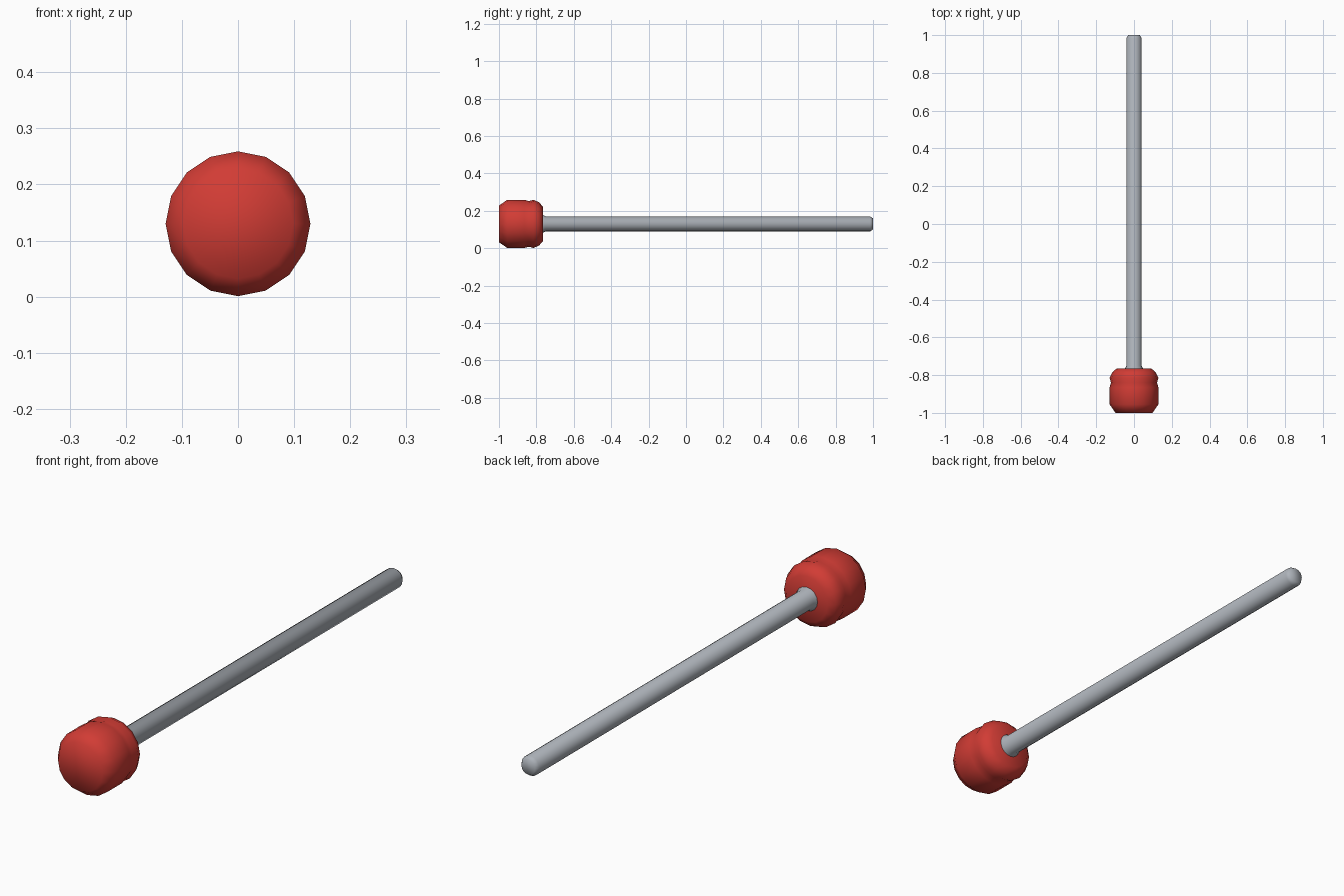
import bpy, bmesh, math

cube = bpy.data.objects.get("Cube")
if cube:
    bpy.data.objects.remove(cube, do_unlink=True)

AXIS_Z = 0.13


def material(name, color):
    mat = bpy.data.materials.new(name)
    mat.use_nodes = True
    mat.diffuse_color = color
    mat.node_tree.nodes["Principled BSDF"].inputs["Base Color"].default_value = color
    return mat


def lathe(name, profile, sides, mat):
    """Spin (y, radius) points around the long axis and cap both ends."""
    bm = bmesh.new()
    rings = []
    for y, r in profile:
        angles = [2 * math.pi * i / sides for i in range(sides)]
        rings.append([bm.verts.new((r * math.sin(a), y, AXIS_Z + r * math.cos(a))) for a in angles])
    for a, b in zip(rings, rings[1:]):
        for i in range(sides):
            j = (i + 1) % sides
            bm.faces.new((a[i], a[j], b[j], b[i]))
    bm.faces.new(rings[0])
    bm.faces.new(rings[-1])
    bmesh.ops.recalc_face_normals(bm, faces=bm.faces)
    mesh = bpy.data.meshes.new(name)
    bm.to_mesh(mesh)
    bm.free()
    mesh.materials.append(mat)
    obj = bpy.data.objects.new(name, mesh)
    bpy.context.collection.objects.link(obj)
    bpy.ops.object.select_all(action="DESELECT")
    obj.select_set(True)
    bpy.context.view_layer.objects.active = obj
    bpy.ops.object.shade_smooth_by_angle(angle=math.radians(60))
    return obj


red = material("red", (0.64, 0.045, 0.035, 1))
grey = material("grey metal", (0.42, 0.45, 0.49, 1))

# Rounded head with a shallow waist between its two lobes
lathe("head", [(-1.0, 0.098), (-0.955, 0.129), (-0.865, 0.129), (-0.84, 0.122),
               (-0.815, 0.129), (-0.785, 0.115), (-0.765, 0.092)], 16, red)

# Long shaft with a small flare at the head and a chamfered tip
lathe("shaft", [(-0.80, 0.048), (-0.765, 0.048), (-0.75, 0.04),
                (0.985, 0.04), (1.0, 0.03)], 16, grey)
